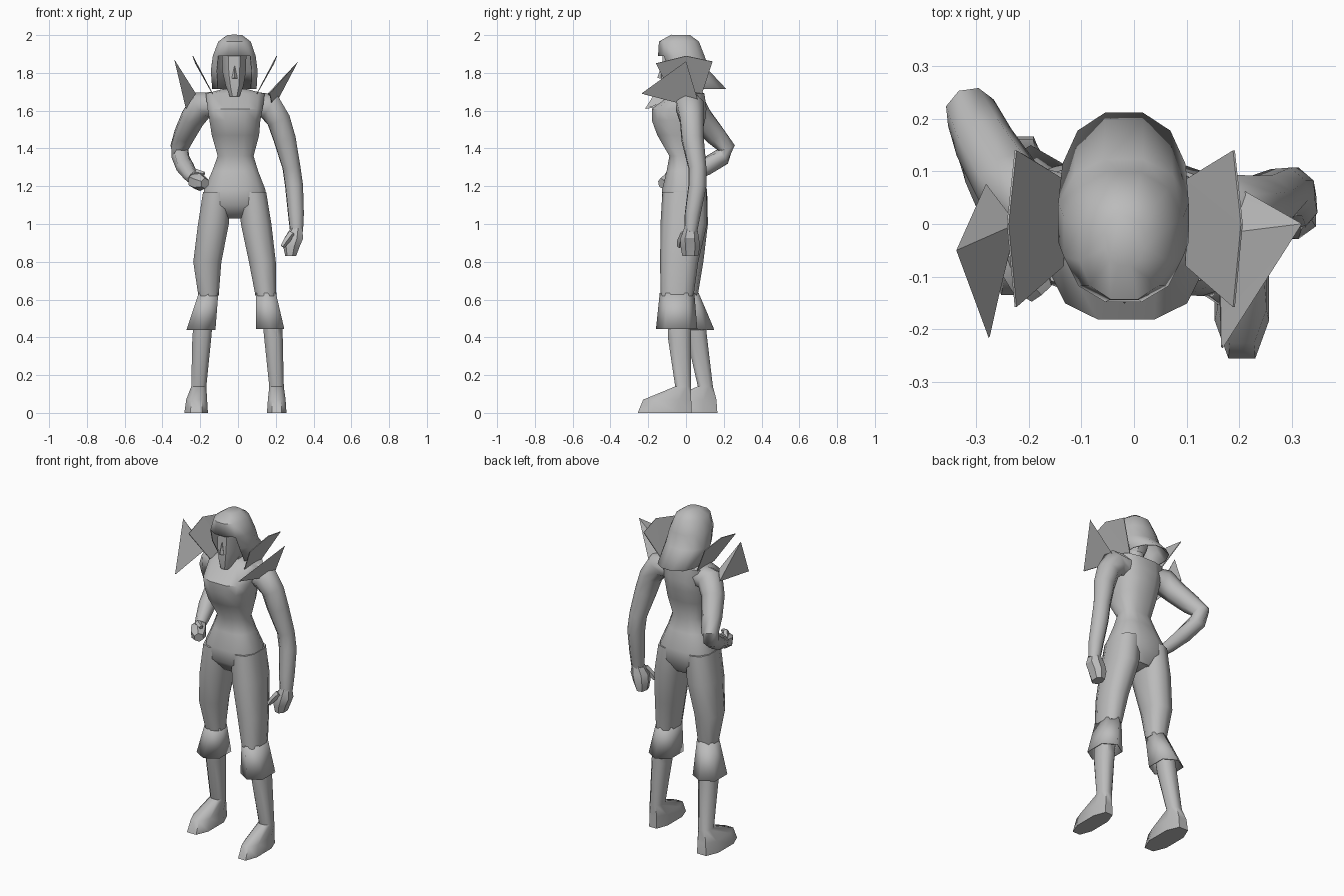
import bpy, bmesh, math
from mathutils import Vector

GREY = bpy.data.materials.new("plain_grey")
GREY.diffuse_color = (0.5, 0.5, 0.5, 1)


def finish(name, bm, smooth=50, thick=0):
    bmesh.ops.recalc_face_normals(bm, faces=bm.faces)
    me = bpy.data.meshes.new(name)
    bm.to_mesh(me)
    bm.free()
    me.materials.append(GREY)
    ob = bpy.data.objects.new(name, me)
    bpy.context.collection.objects.link(ob)
    if thick:
        mod = ob.modifiers.new("thickness", 'SOLIDIFY')
        mod.thickness = thick
        mod.offset = 0
    if smooth:
        bpy.ops.object.select_all(action='DESELECT')
        ob.select_set(True)
        bpy.context.view_layer.objects.active = ob
        bpy.ops.object.shade_smooth_by_angle(angle=math.radians(smooth))
    return ob


def skin(bm, loops, caps=True):
    rows = [[bm.verts.new(p) for p in loop] for loop in loops]
    n = len(rows[0])
    for a, b in zip(rows, rows[1:]):
        for i in range(n):
            j = (i + 1) % n
            bm.faces.new((a[i], a[j], b[j], b[i]))
    if caps:
        bm.faces.new(rows[0])
        bm.faces.new(rows[-1])


def oval(x0, x1, y0, y1, z, n, e=1.0):
    """Horizontal ring filling the given x and y ranges; e < 1 is boxier."""
    out = []
    for i in range(n):
        t = 2 * math.pi * (i + 0.5) / n
        c, s = math.cos(t), math.sin(t)
        c = math.copysign(abs(c) ** e, c)
        s = math.copysign(abs(s) ** e, s)
        out.append(((x0 + x1) / 2 + c * (x1 - x0) / 2,
                    (y0 + y1) / 2 + s * (y1 - y0) / 2, z))
    return out


def loft(name, rings, n=10, e=0.85, caps=True, smooth=50, thick=0):
    bm = bmesh.new()
    skin(bm, [oval(*r, n, e) for r in rings], caps)
    return finish(name, bm, smooth, thick)


def tube(name, path, n=8, smooth=50):
    """Limb along points (x, y, z, radius)."""
    pts = [Vector(p[:3]) for p in path]
    loops = []
    for i, p in enumerate(pts):
        d = (pts[min(i + 1, len(pts) - 1)] - pts[max(i - 1, 0)]).normalized()
        u = d.cross(Vector((0.3, 1, 0.2))).normalized()
        v = d.cross(u)
        loops.append([p + path[i][3] * (u * math.cos(k * math.tau / n) + v * math.sin(k * math.tau / n))
                      for k in range(n)])
    bm = bmesh.new()
    skin(bm, loops)
    return finish(name, bm, smooth)


def plate(name, pts, faces):
    bm = bmesh.new()
    vs = [bm.verts.new(p) for p in pts]
    for f in faces:
        bm.faces.new([vs[i] for i in f])
    return finish(name, bm, 0, 0.004)


# Torso from shoulders to crotch
loft("torso", [
    (-.08, .045, -.05, .06, 1.715), (-.175, .145, -.075, .10, 1.69),
    (-.165, .135, -.185, .112, 1.61), (-.155, .122, -.185, .105, 1.55),
    (-.142, .115, -.155, .085, 1.47), (-.11, .085, -.09, .055, 1.36),
    (-.14, .11, -.105, .08, 1.28), (-.185, .15, -.13, .115, 1.18),
    (-.185, .15, -.125, .112, 1.1), (-.09, .06, -.07, .07, 1.03)], n=12, e=0.75)

# Neck and head
loft("neck", [(-.065, .03, -.06, .04, 1.64), (-.065, .03, -.07, .04, 1.78)], n=8)
loft("head", [
    (-.045, .01, -.125, -.07, 1.675), (-.068, .032, -.135, .02, 1.73),
    (-.085, .045, -.135, .07, 1.80), (-.09, .05, -.13, .09, 1.92)], n=8)
plate("nose", [(-.018, -.128, 1.84), (-.032, -.132, 1.77), (-.004, -.132, 1.77), (-.018, -.15, 1.775)],
      [(0, 1, 3), (0, 3, 2), (1, 2, 3)])

# Hair shell, open below and around the face
bm = bmesh.new()
N = 12
hair = [(-.055, .02, -.08, .02, 2.0), (-.105, .068, -.145, .07, 1.965), (-.135, .095, -.15, .10, 1.89),
        (-.146, .106, -.12, .125, 1.81), (-.138, .1, -.075, .215, 1.715)]
rows = [[bm.verts.new(p) for p in oval(*r, N, 0.9)] for r in hair]
bm.faces.new(rows[0])
for k in range(len(rows) - 1):
    for i in range(N):
        if k >= 2 and i in (7, 8, 9):
            continue
        j = (i + 1) % N
        bm.faces.new((rows[k][i], rows[k][j], rows[k + 1][j], rows[k + 1][i]))
bmesh.ops.delete(bm, geom=[v for v in bm.verts if not v.link_faces], context='VERTS')
finish("hair", bm, 50, 0.004)

# Standing collar flaps, mirrored about the neck
flap = [(.1, -.08, 1.69), (.19, -.158, 1.85), (.205, 0, 1.89), (.19, .14, 1.86), (.1, .085, 1.69)]
plate("collar_left", flap, [(0, 1, 2, 4), (2, 3, 4)])
plate("collar_right", [(-.035 - x, y, z) for x, y, z in flap], [(0, 1, 2, 4), (2, 3, 4)])

# Pointed shoulder guards
plate("shoulder_guard_left",
      [(.318, 0, 1.86), (.167, -.235, 1.69), (.185, .075, 1.61), (.16, -.02, 1.69)],
      [(0, 1, 2), (0, 1, 3), (0, 3, 2)])
plate("shoulder_guard_right",
      [(-.337, -.05, 1.87), (-.275, -.215, 1.61), (-.28, .075, 1.66), (-.225, 0, 1.69)],
      [(0, 1, 2), (0, 1, 3), (0, 3, 2)])

# Hanging arm and fist
tube("arm_left", [
    (.09, .02, 1.63, .07), (.165, .02, 1.625, .078), (.215, .03, 1.55, .066), (.247, .035, 1.45, .062),
    (.283, .06, 1.3, .05), (.297, .06, 1.2, .05), (.307, .035, 1.05, .044), (.31, .025, .96, .036)])
loft("fist_left", [
    (.28, .34, -.01, .06, .98), (.245, .35, -.03, .07, .925),
    (.24, .33, -.03, .075, .88), (.25, .31, -.02, .065, .83)], n=7, smooth=30)
tube("thumb_left", [(.285, -.01, .95, .02), (.255, -.03, .91, .018), (.235, -.035, .88, .012)], 5, 30)

# Bent arm with hand on hip
tube("arm_right", [
    (-.12, .02, 1.63, .07), (-.19, .035, 1.63, .076), (-.24, .08, 1.56, .066), (-.285, .155, 1.47, .058),
    (-.31, .212, 1.405, .05), (-.305, .19, 1.355, .048), (-.28, .10, 1.3, .048),
    (-.25, .01, 1.255, .038), (-.235, -.03, 1.24, .032)])
tube("fist_right", [
    (-.235, -.02, 1.24, .03), (-.225, -.06, 1.23, .046),
    (-.2, -.1, 1.22, .046), (-.175, -.13, 1.215, .028)], 6, 30)
tube("thumb_right", [(-.235, -.05, 1.25, .018), (-.215, -.08, 1.275, .018), (-.18, -.1, 1.265, .012)], 5, 30)

# Legs: trouser, flared cuff, shin with shoe
legs = {
    "left": (
        [(.0, .152, -.125, .108, 1.17), (.012, .18, -.135, .112, 1.0),
         (.055, .203, -.137, .065, .8), (.09, .205, -.135, .04, .62)],
        [(.09, .205, -.137, .042, .635), (.088, .252, -.157, .058, .445)],
        [(.125, .235, -.1, .03, .5), (.135, .24, -.1, .03, .4), (.163, .245, -.06, .03, .14),
         (.155, .255, -.235, .036, .07), (.15, .26, -.265, .038, .0)]),
    "right": (
        [(-.188, -.035, -.125, .112, 1.17), (-.215, -.045, -.125, .116, 1.0),
         (-.24, -.085, -.09, .092, .8), (-.212, -.1, -.05, .062, .62)],
        [(-.212, -.1, -.05, .065, .635), (-.28, -.112, -.055, .148, .44)],
        [(-.235, -.13, -.01, .105, .5), (-.245, -.138, -.0, .115, .4), (-.25, -.165, .06, .145, .14),
         (-.278, -.16, -.115, .17, .07), (-.288, -.155, -.145, .176, .0)]),
}
for side, (trouser, cuff, shin) in legs.items():
    loft("trouser_" + side, trouser, 10, 0.8)
    loft("cuff_" + side, cuff, 6, 0.8, False, 30, 0.004)
    loft("shin_and_shoe_" + side, shin, 8, 0.8)
